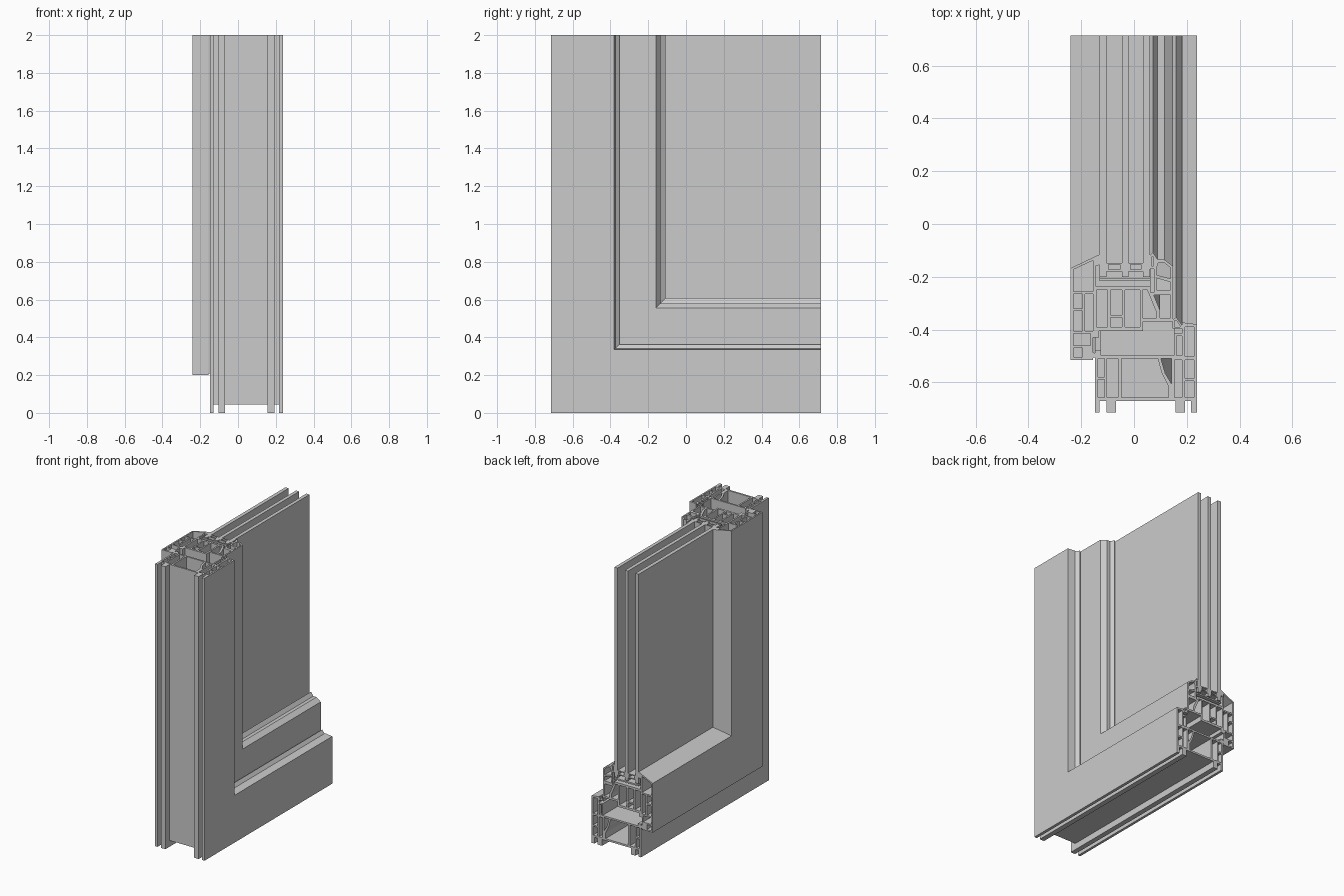
import bpy, bmesh

HALF, TOP = 0.715, 2.0      # half depth (y) and height of the corner sample


def new_object(name, bm):
    bmesh.ops.recalc_face_normals(bm, faces=bm.faces[:])
    mesh = bpy.data.meshes.new(name)
    bm.to_mesh(mesh)
    bm.free()
    obj = bpy.data.objects.new(name, mesh)
    bpy.context.collection.objects.link(obj)
    return obj


def rect(x0, x1, d0, d1):
    return [(x0, d0), (x0, d1), (x1, d1), (x1, d0)]


def sweep(name, outline, chambers=()):
    """Run a hollow (x, distance from outer edge) profile down the jamb,
    round the mitre and along the sill."""
    bm = bmesh.new()
    caps = ([], [])
    for loop in [outline, *chambers]:
        rings = [[bm.verts.new((x, d - HALF, TOP)) for x, d in loop],
                 [bm.verts.new((x, d - HALF, d)) for x, d in loop],
                 [bm.verts.new((x, HALF, d)) for x, d in loop]]
        n = len(loop)
        for a, b in zip(rings, rings[1:]):
            for i in range(n):
                j = (i + 1) % n
                bm.faces.new((a[i], a[j], b[j], b[i]))
        for edges, ring in zip(caps, (rings[0], rings[2])):
            edges += [bm.edges.get((ring[i], ring[(i + 1) % n])) for i in range(n)]
    for edges in caps:
        bmesh.ops.triangle_fill(bm, edges=edges, use_beauty=True)
    return new_object(name, bm)


def box(name, x0, x1, y0, y1, z0, z1):
    bm = bmesh.new()
    bmesh.ops.create_cube(bm, size=1)
    for v in bm.verts:
        v.co = ((x0, x1)[v.co.x > 0], (y0, y1)[v.co.y > 0], (z0, z1)[v.co.z > 0])
    return new_object(name, bm)


# Fixed outer frame with mounting feet and chambers
sweep("outer_frame",
      [(-0.148, 0), (-0.148, 0.235), (-0.125, 0.235), (-0.125, 0.217),
       (0.152, 0.217), (0.152, 0.30), (0.182, 0.30), (0.182, 0.342),
       (0.238, 0.335), (0.238, 0), (0.217, 0), (0.217, 0.045),
       (0.193, 0.045), (0.193, 0), (0.157, 0), (0.157, 0.045),
       (-0.068, 0.045), (-0.068, 0), (-0.104, 0), (-0.104, 0.045),
       (-0.130, 0.045), (-0.130, 0)],
      [rect(-0.136, -0.112, 0.058, 0.125), rect(-0.136, -0.112, 0.135, 0.205),
       rect(-0.102, -0.060, 0.058, 0.205),
       [(-0.048, 0.058), (-0.048, 0.205), (0.09, 0.205), (0.105, 0.15), (0.13, 0.10), (0.13, 0.058)],
       [(0.102, 0.205), (0.142, 0.205), (0.142, 0.11), (0.118, 0.15)],
       rect(0.153, 0.182, 0.058, 0.20), rect(0.194, 0.227, 0.058, 0.12),
       rect(0.194, 0.227, 0.13, 0.20), rect(0.162, 0.182, 0.217, 0.29),
       rect(0.194, 0.227, 0.212, 0.325)])

# Opening sash with sloped outer edge and chambers
sweep("sash",
      [(-0.24, 0.20), (-0.24, 0.548), (-0.145, 0.593), (-0.145, 0.480),
       (0.062, 0.480), (0.062, 0.455), (0.148, 0.455), (0.148, 0.345),
       (0.035, 0.345), (0.035, 0.31), (-0.132, 0.31), (-0.132, 0.285),
       (-0.155, 0.285), (-0.155, 0.20)],
      [rect(-0.23, -0.195, 0.21, 0.245), rect(-0.23, -0.165, 0.255, 0.30),
       rect(-0.23, -0.195, 0.31, 0.385), rect(-0.185, -0.155, 0.31, 0.45),
       rect(-0.23, -0.195, 0.395, 0.45),
       [(-0.23, 0.46), (-0.23, 0.542), (-0.155, 0.577), (-0.155, 0.46)],
       rect(-0.143, -0.10, 0.325, 0.465), rect(-0.09, -0.045, 0.325, 0.36),
       rect(-0.09, -0.045, 0.37, 0.465), rect(-0.035, 0.022, 0.325, 0.465),
       [(0.033, 0.358), (0.033, 0.465), (0.05, 0.465), (0.085, 0.38), (0.085, 0.358)],
       [(0.098, 0.358), (0.098, 0.39), (0.075, 0.445), (0.138, 0.445), (0.138, 0.358)]])

# Glazing bead
sweep("glazing_bead",
      [(0.075, 0.455), (0.075, 0.55), (0.088, 0.58), (0.115, 0.58), (0.148, 0.555), (0.148, 0.455)],
      [[(0.085, 0.465), (0.085, 0.51), (0.138, 0.495), (0.138, 0.465)],
       [(0.085, 0.522), (0.085, 0.547), (0.093, 0.57), (0.112, 0.57), (0.138, 0.55), (0.138, 0.508)]])

# Rubber seals: both glass faces, both closing rebates
sweep("outer_glass_seal", [(-0.147, 0.555), (-0.147, 0.592), (-0.130, 0.60), (-0.130, 0.56)])
sweep("inner_glass_seal",
      [(0.060, 0.545), (0.060, 0.597), (0.072, 0.607), (0.09, 0.58), (0.075, 0.545)],
      [[(0.066, 0.555), (0.066, 0.59), (0.074, 0.59), (0.074, 0.555)]])
sweep("inner_closing_seal", [(0.146, 0.318), (0.146, 0.352), (0.160, 0.362), (0.183, 0.33), (0.183, 0.318)],
      [[(0.153, 0.324), (0.153, 0.348), (0.160, 0.35), (0.175, 0.328), (0.175, 0.324)]])
sweep("outer_closing_seal", [(-0.168, 0.203), (-0.168, 0.235), (-0.147, 0.225), (-0.147, 0.21)])

# Glazing support strip
sweep("glazing_support", rect(-0.13, 0.062, 0.498, 0.508))

# Three glass panes
EDGE = 0.515
for i, (x0, x1) in enumerate([(-0.130, -0.104), (-0.046, -0.021), (0.035, 0.060)]):
    box(f"glass_pane_{i + 1}", x0, x1, EDGE - HALF, HALF, EDGE, TOP)

# Hollow spacers between the panes
for i, (x0, x1) in enumerate([(-0.104, -0.046), (-0.021, 0.035)]):
    sweep(f"glass_spacer_{i + 1}", rect(x0, x1, 0.535, 0.568),
          [rect(x0 + 0.008, x1 - 0.008, 0.542, 0.561)])
